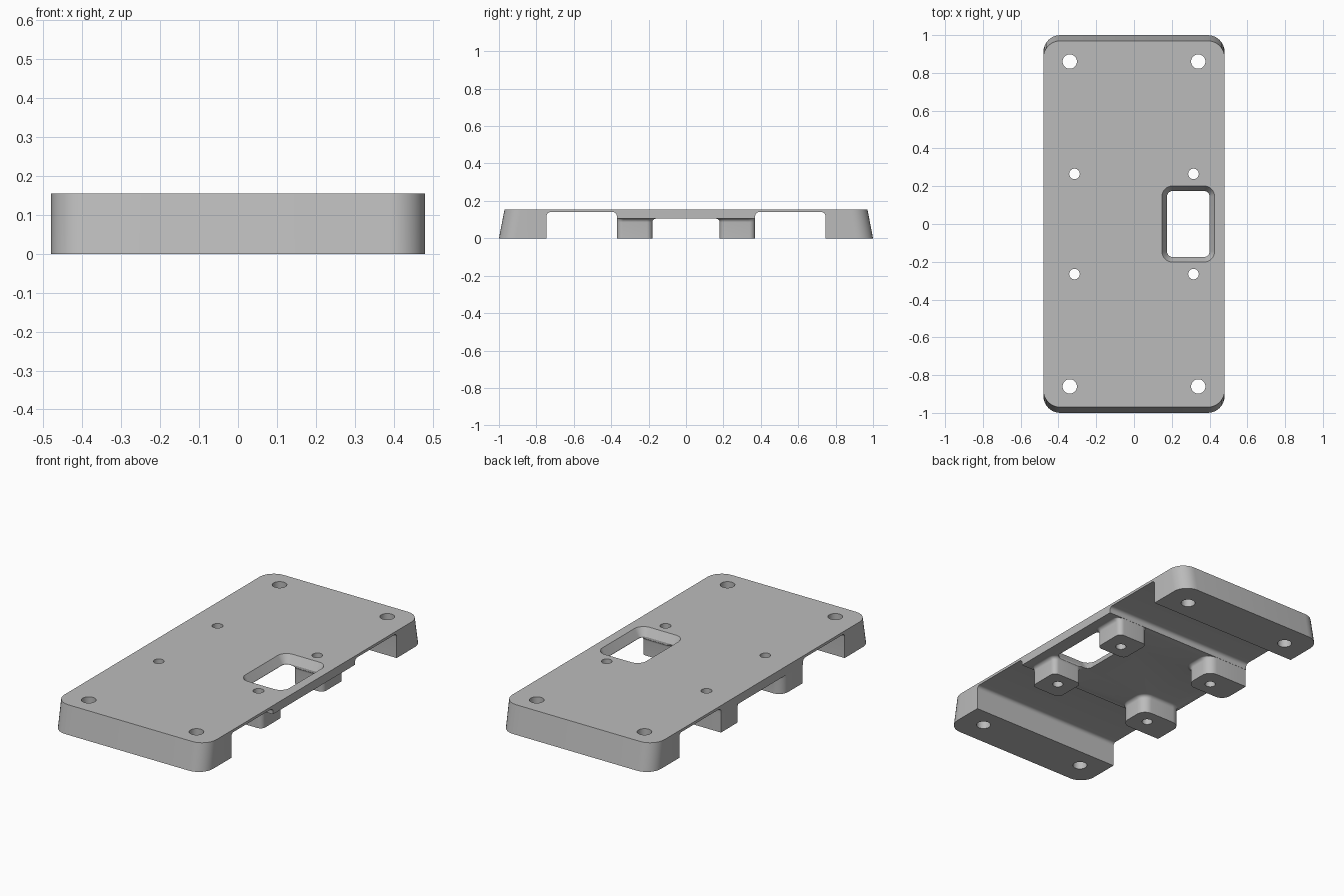
import bpy, bmesh, math

cube = bpy.data.objects.get("Cube")
if cube:
    bpy.data.objects.remove(cube, do_unlink=True)

HALF_W, HALF_L, TOP_L, HEIGHT = 0.48, 1.0, 0.97, 0.155
SLAB_Z, THIN_Z, FILLET = 0.105, 0.14, 0.02
SLAB_Y, BLOCK_Y = 0.37, 0.745

grey = bpy.data.materials.new("plain grey")
grey.use_nodes = True
grey.diffuse_color = (0.5, 0.5, 0.5, 1)
grey.node_tree.nodes["Principled BSDF"].inputs["Base Color"].default_value = (0.5, 0.5, 0.5, 1)


def arc(cx, cy, r, start, end, steps=8):
    angles = [math.radians(start + (end - start) * i / steps) for i in range(steps + 1)]
    return [(cx + r * math.cos(a), cy + r * math.sin(a)) for a in angles]


def rounded(x0, x1, y0, y1, radii, z):
    """Ring with corner radii ordered: back left, back right, front right, front left."""
    ring = []
    corners = [(x1, y1, -1, -1), (x0, y1, 1, -1), (x0, y0, 1, 1), (x1, y0, -1, 1)]
    for i, ((x, y, sx, sy), r) in enumerate(zip(corners, radii)):
        r = max(r, 0.001)
        ring += [(px, py, z) for px, py in arc(x + sx * r, y + sy * r, r, i * 90, i * 90 + 90)]
    return ring


def loft(name, rings):
    bm = bmesh.new()
    loops = [[bm.verts.new(p) for p in ring] for ring in rings]
    for a, b in zip(loops, loops[1:]):
        for i in range(len(a)):
            j = (i + 1) % len(a)
            bm.faces.new((a[i], a[j], b[j], b[i]))
    bm.faces.new(loops[0][::-1])
    bm.faces.new(loops[-1])
    bmesh.ops.recalc_face_normals(bm, faces=bm.faces)
    mesh = bpy.data.meshes.new(name)
    bm.to_mesh(mesh)
    bm.free()
    mesh.materials.append(grey)
    obj = bpy.data.objects.new(name, mesh)
    bpy.context.collection.objects.link(obj)
    return obj


def combine(target, tool, operation):
    mod = target.modifiers.new("boolean", "BOOLEAN")
    mod.operation, mod.solver, mod.object = operation, "EXACT", tool
    bpy.context.view_layer.objects.active = target
    bpy.ops.object.modifier_apply(modifier=mod.name)
    bpy.data.objects.remove(tool, do_unlink=True)


# Main body: rounded block with sloping ends
body = loft("mounting_plate", [
    rounded(-HALF_W, HALF_W, -y, y, [0.09] * 4, z)
    for y, z in ((HALF_L, 0), (TOP_L, HEIGHT))])

# Underside channel, deeper on either side of the middle slab
half = [(BLOCK_Y, -0.1)]
half += arc(BLOCK_Y - FILLET, THIN_Z - FILLET, FILLET, 0, 90)
half += arc(SLAB_Y + FILLET, THIN_Z - FILLET, FILLET, 90, 180)
half += [(SLAB_Y, SLAB_Z)]
profile = half + [(-y, z) for y, z in reversed(half)]
combine(body, loft("channel_cutter", [[(x, y, z) for y, z in profile] for x in (-0.6, 0.6)]),
        "DIFFERENCE")


# Four standoffs with a filleted root; the right pair reaches the plate edge
def standoff(x0, x1, side, radius, flush):
    levels = [(0, 0)]
    for i in range(7):
        a = math.pi / 2 * i / 6
        levels.append((FILLET * (1 - math.cos(a)), SLAB_Z - FILLET + FILLET * math.sin(a)))
    levels.append((FILLET, SLAB_Z + 0.01))
    rings = []
    for grow, z in levels:
        near, far = 0.18 - grow, SLAB_Y - 0.001
        y0, y1 = (near, far) if side > 0 else (-far, -near)
        r = radius + grow
        outer = 0 if flush else r
        radii = [r, outer, r, r] if side > 0 else [r, r, outer, r]
        rings.append(rounded(x0 - (0 if flush else grow), x1 + grow, y0, y1, radii, z))
    return loft("standoff", rings)


for side in (-1, 1):
    combine(body, standoff(0.22, 0.41, side, 0.03, False), "UNION")
    combine(body, standoff(-HALF_W + 0.001, -0.22, side, 0.055, True), "UNION")

# Window with a tapered rim
combine(body, loft("window_cutter", [
    rounded(0.175 - g, 0.4 + g, -0.175 - g, 0.175 + g, [0.03 + g] * 4, z)
    for g, z in ((0, -0.1), (0, 0.11), (0.027, HEIGHT), (0.03, HEIGHT + 0.005))]), "DIFFERENCE")

# Screw holes in the end blocks and the standoffs
for hx, hy, r in ((0.34, 0.86, 0.038), (0.315, 0.265, 0.028)):
    for sx in (-1, 1):
        for sy in (-1, 1):
            circle = arc(sx * hx, sy * hy, r, 0, 360, 32)[:-1]
            combine(body, loft("hole_cutter", [[(x, y, z) for x, y in circle]
                                               for z in (-0.1, 0.3)]), "DIFFERENCE")

bpy.ops.object.select_all(action="DESELECT")
body.select_set(True)
bpy.context.view_layer.objects.active = body
bpy.ops.object.shade_smooth_by_angle(angle=math.radians(30))
